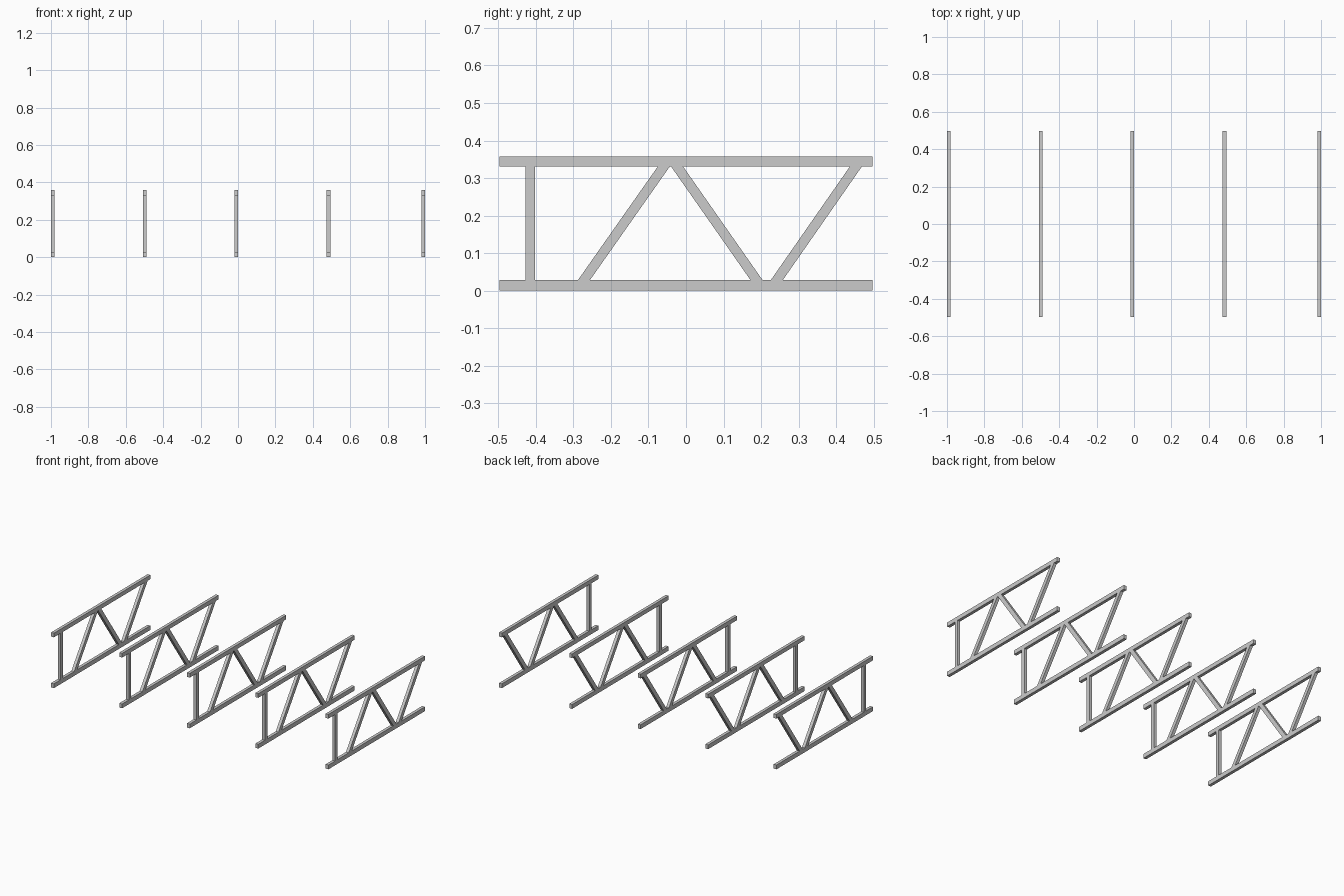
import bpy, bmesh

if "Cube" in bpy.data.objects:
    bpy.data.objects.remove(bpy.data.objects["Cube"])

W = 0.02                    # thickness of every member along x
Z0, Z1 = 0.028, 0.331       # clear span between the chords
TOP = 0.358
HALF = 0.497

# Side profiles as (y, z) quads
def web(bottom, top, width):
    return [(bottom, Z0), (bottom + width, Z0), (top + width, Z1), (top, Z1)]

def chord(z0, z1):
    return [(-HALF, z0), (HALF, z0), (HALF, z1), (-HALF, z1)]

PARTS = {
    "bottom_chord": chord(0, Z0),
    "top_chord": chord(Z1, TOP),
    "vertical_post": web(-0.428, -0.428, 0.025),
    "front_diagonal": web(-0.288, -0.075, 0.032),
    "middle_diagonal": web(0.172, -0.040, 0.032),
    "back_diagonal": web(0.226, 0.437, 0.032),
}

def member_mesh(name, profile):
    """Extrude a side profile along x, centred on x = 0."""
    bm = bmesh.new()
    face = bm.faces.new([bm.verts.new((-W / 2, y, z)) for y, z in profile])
    ext = bmesh.ops.extrude_face_region(bm, geom=[face])
    verts = [g for g in ext["geom"] if isinstance(g, bmesh.types.BMVert)]
    bmesh.ops.translate(bm, verts=verts, vec=(W, 0, 0))
    bmesh.ops.recalc_face_normals(bm, faces=bm.faces)
    mesh = bpy.data.meshes.new(name)
    bm.to_mesh(mesh)
    bm.free()
    return mesh

# Five identical trusses in a row
meshes = {name: member_mesh(name, p) for name, p in PARTS.items()}
for i, x in enumerate((-0.99, -0.498, -0.01, 0.484, 0.99), 1):
    for name, mesh in meshes.items():
        obj = bpy.data.objects.new(f"truss_{i}_{name}", mesh)
        obj.location.x = x
        bpy.context.collection.objects.link(obj)
